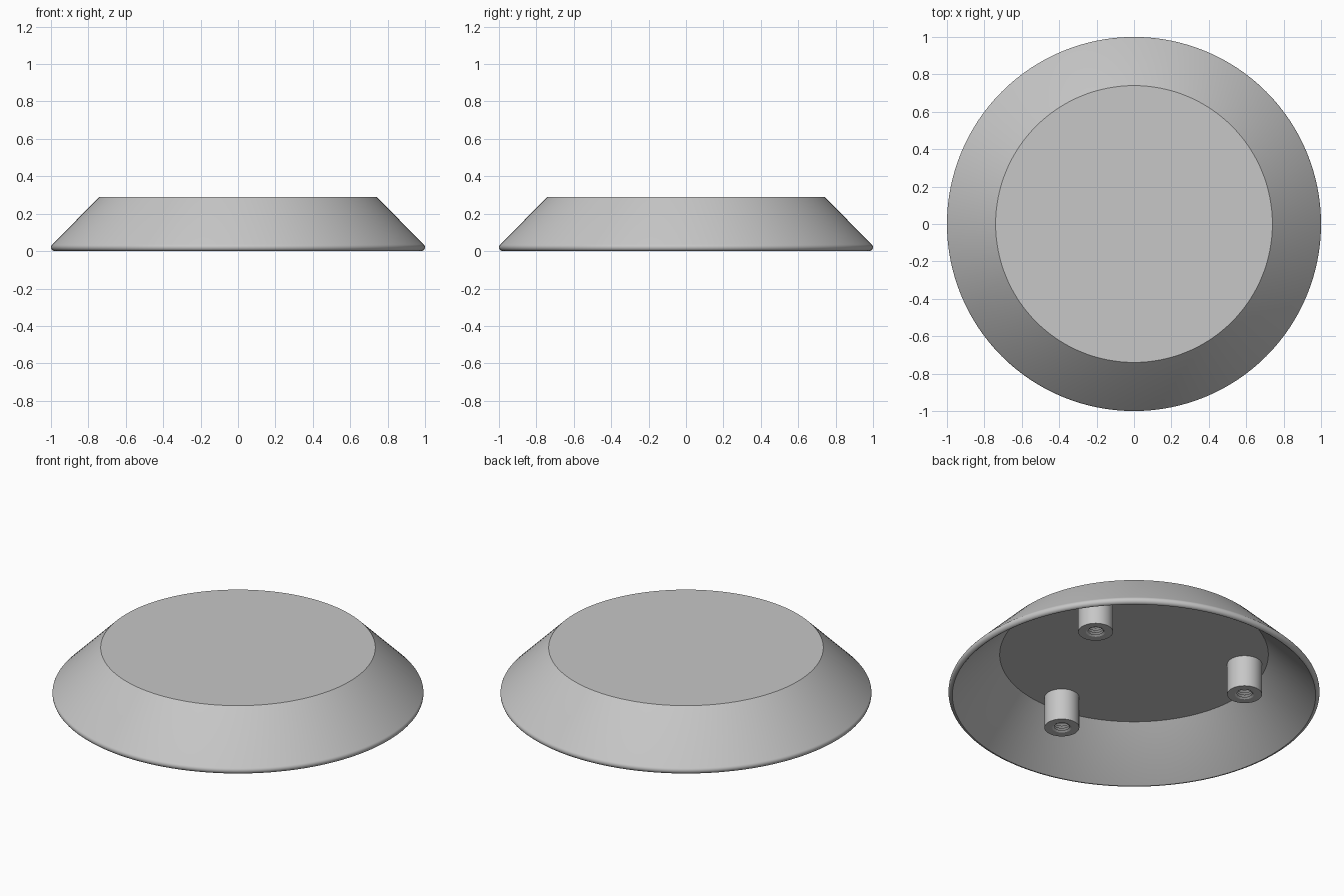
import bpy, bmesh
from math import radians, sin, cos, pi

default = bpy.data.objects.get("Cube")
if default:
    bpy.data.objects.remove(default)

# Single grey material
grey = bpy.data.materials.new("plain grey")
grey.use_nodes = True
colour = (0.57, 0.57, 0.57, 1)
grey.diffuse_color = colour
grey.node_tree.nodes["Principled BSDF"].inputs["Base Color"].default_value = colour


def lathe(name, profile, steps, location=(0, 0, 0)):
    """Revolve an (r, z) profile that starts and ends on the axis."""
    bm = bmesh.new()
    verts = [bm.verts.new((r, 0, z)) for r, z in profile]
    edges = [bm.edges.new(pair) for pair in zip(verts, verts[1:])]
    bmesh.ops.spin(bm, geom=verts + edges, cent=(0, 0, 0), axis=(0, 0, 1),
                   angle=2 * pi, steps=steps)
    bmesh.ops.remove_doubles(bm, verts=bm.verts, dist=0.0002)
    bmesh.ops.recalc_face_normals(bm, faces=bm.faces)
    mesh = bpy.data.meshes.new(name)
    bm.to_mesh(mesh)
    bm.free()
    mesh.materials.append(grey)
    obj = bpy.data.objects.new(name, mesh)
    obj.location = location
    bpy.context.collection.objects.link(obj)
    bpy.ops.object.select_all(action="DESELECT")
    obj.select_set(True)
    bpy.context.view_layer.objects.active = obj
    bpy.ops.object.shade_smooth_by_angle(angle=radians(30))
    return obj


# Hollow sloping shell with a rounded lower lip
ceiling, top, lip = 0.253, 0.29, 0.021
lip_arc = [(1 - lip + lip * cos(a), lip + lip * sin(a))
           for a in (radians(-90 + 135 * i / 9) for i in range(10))]
shell = [(0, ceiling), (0.724, ceiling), (0.974, 0.003)]
shell += lip_arc + [(0.74, top), (0, top)]
lathe("shell", shell, 128)

# Three mounting posts under the top, each with a threaded blind hole
bottom, pitch = 0.066, 0.014
thread = []
for i in range(10):
    z = bottom + i * pitch
    thread += [(0.052, z), (0.04, z + pitch / 2)]
post = [(0, ceiling + 0.004), (0.094, ceiling + 0.004), (0.094, bottom)]
post += thread + [(0.04, 0.215), (0, 0.215)]
for name, angle in (("front", 270), ("left", 30), ("right", 150)):
    a = radians(angle)
    lathe(name + "_mounting_post", post, 48, (0.605 * cos(a), 0.605 * sin(a), 0))
